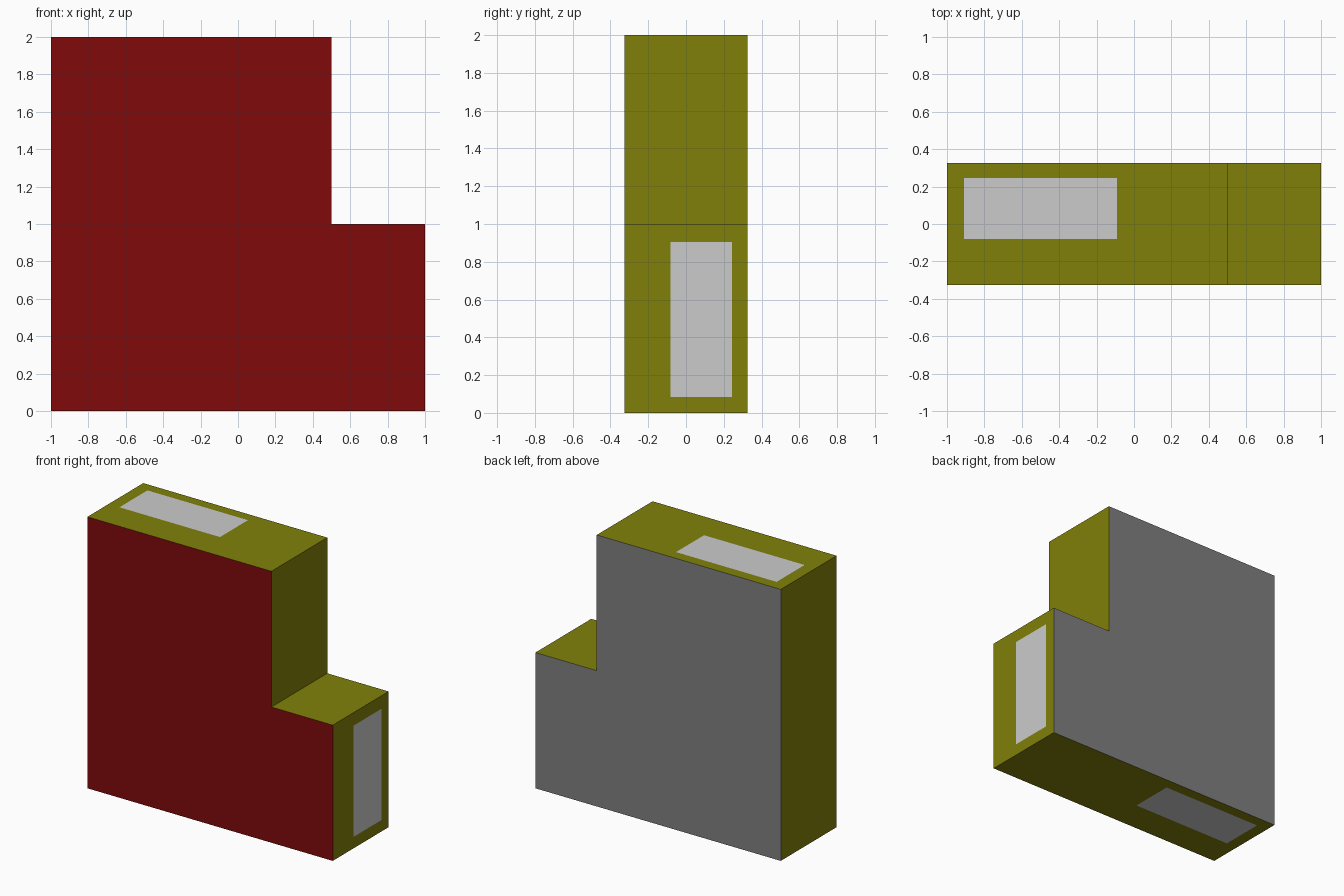
import bpy, bmesh
from mathutils import Vector

if "Cube" in bpy.data.objects:
    bpy.data.objects.remove(bpy.data.objects["Cube"])

HALF_DEPTH = 0.325


def material(name, rgb):
    m = bpy.data.materials.new(name)
    m.diffuse_color = (*rgb, 1)
    m.use_nodes = True
    m.node_tree.nodes["Principled BSDF"].inputs["Base Color"].default_value = m.diffuse_color
    return m


def add_object(name, bm, mats):
    mesh = bpy.data.meshes.new(name)
    bm.to_mesh(mesh)
    bm.free()
    for m in mats:
        mesh.materials.append(m)
    obj = bpy.data.objects.new(name, mesh)
    bpy.context.collection.objects.link(obj)
    return obj


olive = material("olive", (0.216, 0.216, 0.003))
red = material("red", (0.216, 0.003, 0.003))
grey = material("grey", (0.216, 0.216, 0.216))
pale = material("pale_grey", (0.52, 0.53, 0.53))

# Stepped body: L-shaped profile extruded front to back
profile = [(-1, 0), (1, 0), (1, 1), (0.5, 1), (0.5, 2), (-1, 2)]
bm = bmesh.new()
front = bm.faces.new([bm.verts.new((x, -HALF_DEPTH, z)) for x, z in profile])
ext = bmesh.ops.extrude_face_region(bm, geom=[front], use_keep_orig=True)
verts = [g for g in ext["geom"] if isinstance(g, bmesh.types.BMVert)]
bmesh.ops.translate(bm, verts=verts, vec=(0, 2 * HALF_DEPTH, 0))
bmesh.ops.recalc_face_normals(bm, faces=bm.faces)
# Red front, grey back, olive rim
for f in bm.faces:
    f.material_index = 1 if f.normal.y < -0.9 else 2 if f.normal.y > 0.9 else 0
add_object("stepped_body", bm, [olive, red, grey])


# Flat pale panels lying on the rim
def panel(name, center, u, v, normal):
    c, u, v = Vector(center) + Vector(normal) * 0.001, Vector(u), Vector(v)
    bm = bmesh.new()
    f = bm.faces.new([bm.verts.new(c + a * u + b * v)
                      for a, b in ((-1, -1), (1, -1), (1, 1), (-1, 1))])
    f.normal_update()
    if f.normal.dot(Vector(normal)) < 0:
        f.normal_flip()
    add_object(name, bm, [pale])


across = (0, 0.163, 0)
panel("top_panel", (-0.5, 0.082, 2), (0.41, 0, 0), across, (0, 0, 1))
panel("bottom_panel", (-0.5, 0.082, 0), (0.41, 0, 0), across, (0, 0, -1))
panel("side_panel", (1, 0.08, 0.495), (0, 0, 0.41), across, (1, 0, 0))
